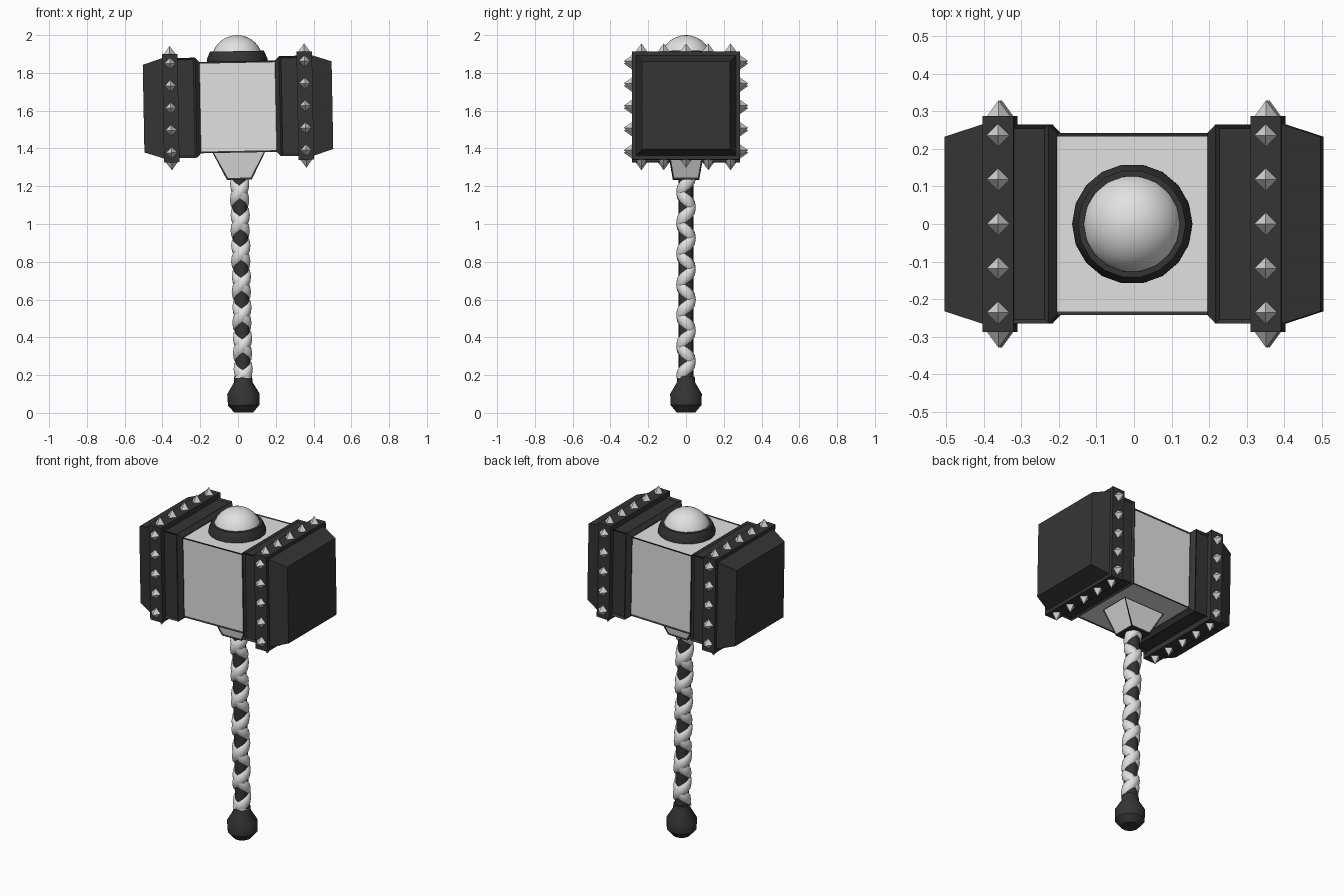
import bpy, bmesh, math
from mathutils import Matrix, Vector

cube = bpy.data.objects.get("Cube")
if cube:
    bpy.data.objects.remove(cube, do_unlink=True)


def material(name, value):
    m = bpy.data.materials.new(name)
    m.use_nodes = True
    m.diffuse_color = (value, value, value, 1)
    m.node_tree.nodes["Principled BSDF"].inputs["Base Color"].default_value = m.diffuse_color
    return m


DARK = material("dark iron", 0.035)
LIGHT = material("pale steel", 0.75)
SPIKE = material("spike steel", 0.65)

HEAD_Z = 1.62
# The whole hammer leans slightly about the centre of its head
LEAN = (Matrix.Translation((0, 0, HEAD_Z)) @ Matrix.Rotation(-0.019, 4, "Y")
        @ Matrix.Translation((0, 0, -HEAD_Z)))


def finish(name, bm, mats, smooth=None):
    bmesh.ops.recalc_face_normals(bm, faces=bm.faces)
    bm.transform(LEAN)
    mesh = bpy.data.meshes.new(name)
    bm.to_mesh(mesh)
    bm.free()
    for m in mats:
        mesh.materials.append(m)
    ob = bpy.data.objects.new(name, mesh)
    bpy.context.collection.objects.link(ob)
    if smooth:
        bpy.ops.object.select_all(action="DESELECT")
        ob.select_set(True)
        bpy.context.view_layer.objects.active = ob
        bpy.ops.object.shade_smooth_by_angle(angle=math.radians(smooth))
    return ob


def loft(rings, caps=True):
    """Join equal closed rings of points into a skin."""
    bm = bmesh.new()
    loops = [[bm.verts.new(p) for p in ring] for ring in rings]
    n = len(loops[0])
    for a, b in zip(loops, loops[1:]):
        for i in range(n):
            j = (i + 1) % n
            bm.faces.new((a[i], a[j], b[j], b[i]))
    if caps:
        bm.faces.new(loops[0])
        bm.faces.new(loops[-1])
    bmesh.ops.recalc_face_normals(bm, faces=bm.faces)
    return bm


def square_x(x, h):
    return [(x, a * h, HEAD_Z + b * h) for a, b in ((-1, -1), (1, -1), (1, 1), (-1, 1))]


def rect_z(z, hx, hy):
    return [(a * hx, b * hy, z) for a, b in ((-1, -1), (1, -1), (1, 1), (-1, 1))]


def circle_z(z, r, n):
    return [(r * math.cos(math.tau * i / n), r * math.sin(math.tau * i / n), z) for i in range(n)]


def inset(bm, faces, width, depth, index=0):
    bmesh.ops.inset_individual(bm, faces=faces, thickness=width, depth=depth)
    for f in faces:
        f.material_index = index


# Central block: dark edges framing pale panels
bm = loft([square_x(-0.215, 0.242), square_x(0.215, 0.242)])
inset(bm, [f for f in bm.faces if abs(f.normal.x) < 0.5], 0.013, -0.004, 1)
finish("head_block", bm, [DARK, LIGHT])

# Collars, bands, striking ends and spikes on both sides
for side, s in (("left", 1), ("right", -1)):
    bm = loft([square_x(s * x, h) for x, h in ((0.2, 0.242), (0.222, 0.265), (0.33, 0.265))])
    inset(bm, [f for f in bm.faces if abs(f.normal.x) < 0.1], 0.015, -0.01)
    finish(side + "_collar", bm, [DARK])

    bm = loft([square_x(s * x, 0.287) for x in (0.315, 0.397)])
    finish(side + "_spike_band", bm, [DARK])

    bm = loft([square_x(s * x, h) for x, h in ((0.39, 0.268), (0.5, 0.232))])
    finish(side + "_striking_end", bm, [DARK])

    bm = bmesh.new()
    for quarter in range(4):
        turn = Matrix.Rotation(quarter * math.pi / 2, 4, "X")
        for k in range(-2, 3):
            place = (Matrix.Translation((s * 0.356, 0, HEAD_Z)) @ turn
                     @ Matrix.Translation((0, k * 0.118, 0.307)))
            bmesh.ops.create_cone(bm, cap_ends=True, segments=4, radius1=0.032,
                                  radius2=0, depth=0.044, matrix=place)
    finish(side + "_spikes", bm, [SPIKE])

# Domed cap with its ring
ring = [(1.85, 0.16), (1.875, 0.16), (1.915, 0.143), (1.915, 0.128), (1.89, 0.126)]
finish("dome_ring", loft([circle_z(z, r, 18) for z, r in ring]), [DARK], 30)
dome = [(1.864 + 0.136 * math.sin(a), 0.136 * math.cos(a))
        for a in (math.radians(d) for d in range(0, 90, 11))]
finish("dome", loft([circle_z(z, r, 32) for z, r in dome]), [LIGHT], 40)

# Tapered neck with framed panels
bm = loft([rect_z(1.235, 0.066, 0.07), rect_z(1.385, 0.142, 0.095)])
inset(bm, [f for f in bm.faces if abs(f.normal.z) < 0.9], 0.011, -0.003, 1)
finish("neck", bm, [DARK, LIGHT])

# Handle core and pommel
finish("handle_core", loft([circle_z(z, 0.039, 16) for z in (0.15, 1.25)]), [DARK], 40)
pommel = [(0.002, 0.05), (0.04, 0.083), (0.1, 0.086), (0.16, 0.05), (0.192, 0.047)]
finish("pommel", loft([circle_z(z, r, 14) for z, r in pommel]), [DARK], 35)

# Two wraps winding in opposite directions
PITCH, WIDTH, LOW, HIGH = 0.163, 0.076, 0.185, 1.24
for name, way, lift in (("wrap_clockwise", -1, 0.0), ("wrap_counterclockwise", 1, 0.002)):
    rings = []
    steps = 170
    for i in range(steps + 1):
        z = LOW - WIDTH / 2 + (HIGH - LOW + WIDTH) * i / steps
        a = -math.pi / 2 + way * math.tau * (z - 0.843) / PITCH
        section = ((-0.5, 0.036), (-0.36, 0.046), (0, 0.05), (0.36, 0.046), (0.5, 0.036))
        rings.append([Vector(((r + lift) * math.cos(a), (r + lift) * math.sin(a),
                              min(max(z + o * WIDTH, LOW), HIGH))) for o, r in section])
    finish(name, loft(rings), [LIGHT], 50)
